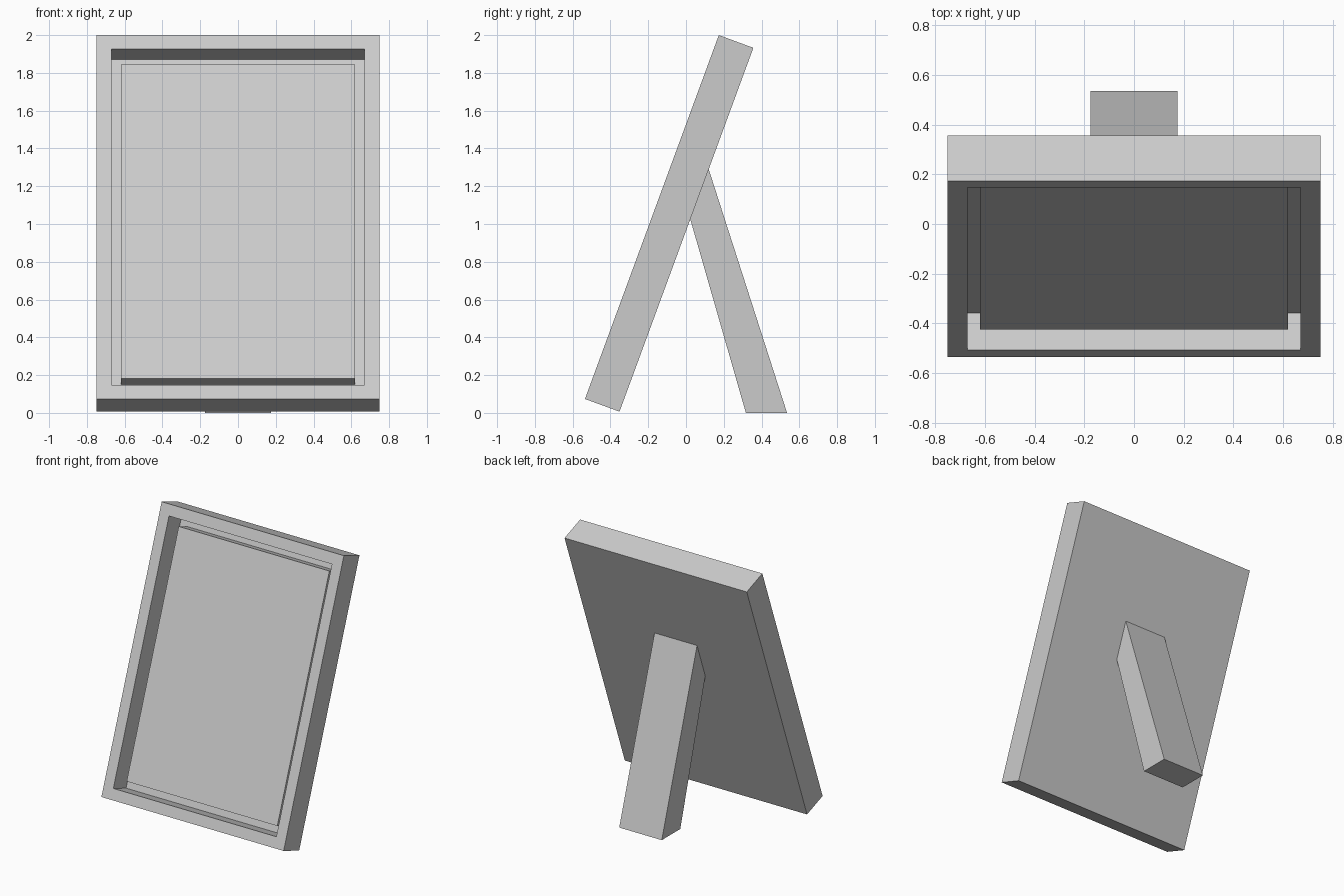
import bpy, bmesh, math
from mathutils import Matrix, Vector

if "Cube" in bpy.data.objects:
    bpy.data.objects.remove(bpy.data.objects["Cube"])

TILT = math.radians(20.2)
W, L, T = 1.5, 2.0525, 0.195          # frame width, length, thickness
BORDER, RECESS = 0.112, 0.16
# local axes: x across, y depth from the front face, z up along the frame
PLACE = Matrix.Translation((0, -0.535, 2 - L * math.cos(TILT))) @ Matrix.Rotation(-TILT, 4, 'X')


def finish(bm, name):
    bmesh.ops.recalc_face_normals(bm, faces=bm.faces)
    me = bpy.data.meshes.new(name)
    bm.to_mesh(me)
    bm.free()
    ob = bpy.data.objects.new(name, me)
    bpy.context.collection.objects.link(ob)
    return ob


def box(size, centre):
    bm = bmesh.new()
    bmesh.ops.create_cube(bm, size=1, matrix=Matrix.Translation(centre) @ Matrix.Diagonal((*size, 1)))
    return bm


# Frame: slab with a recess cut into its front
bm = box((W, T, L), (0, T / 2, L / 2))
front = min(bm.faces, key=lambda f: f.calc_center_median().y)
bmesh.ops.inset_individual(bm, faces=[front], thickness=BORDER)
floor = bmesh.ops.extrude_discrete_faces(bm, faces=[front])["faces"][0]
bmesh.ops.translate(bm, verts=floor.verts, vec=(0, RECESS, 0))
finish(bm, "frame").matrix_world = PLACE

# Picture panel standing on the recess floor with a narrow gap around it
PANEL_FRONT = 0.067
bm = box((1.24, RECESS - PANEL_FRONT, L - 2 * BORDER - 0.056),
         (0, (RECESS + PANEL_FRONT) / 2, L / 2))
finish(bm, "picture_panel").matrix_world = PLACE


# Stand: side profile meeting the back of the frame, extruded across x
def on_back(z):
    base = PLACE @ Vector((0, T, 0))
    return (base.y + (z - base.z) * math.tan(TILT), z)


profile = [on_back(1.025), on_back(1.29), (0.535, 0), (0.317, 0)]
bm = bmesh.new()
side = bm.faces.new([bm.verts.new((-0.175, y, z)) for y, z in profile])
new = bmesh.ops.extrude_face_region(bm, geom=[side])["geom"]
bmesh.ops.translate(bm, verts=[g for g in new if isinstance(g, bmesh.types.BMVert)], vec=(0.35, 0, 0))
# keep both caps so the solid is closed
if len(bm.faces) < 6:
    bmesh.ops.holes_fill(bm, edges=bm.edges, sides=4)
finish(bm, "back_stand")
